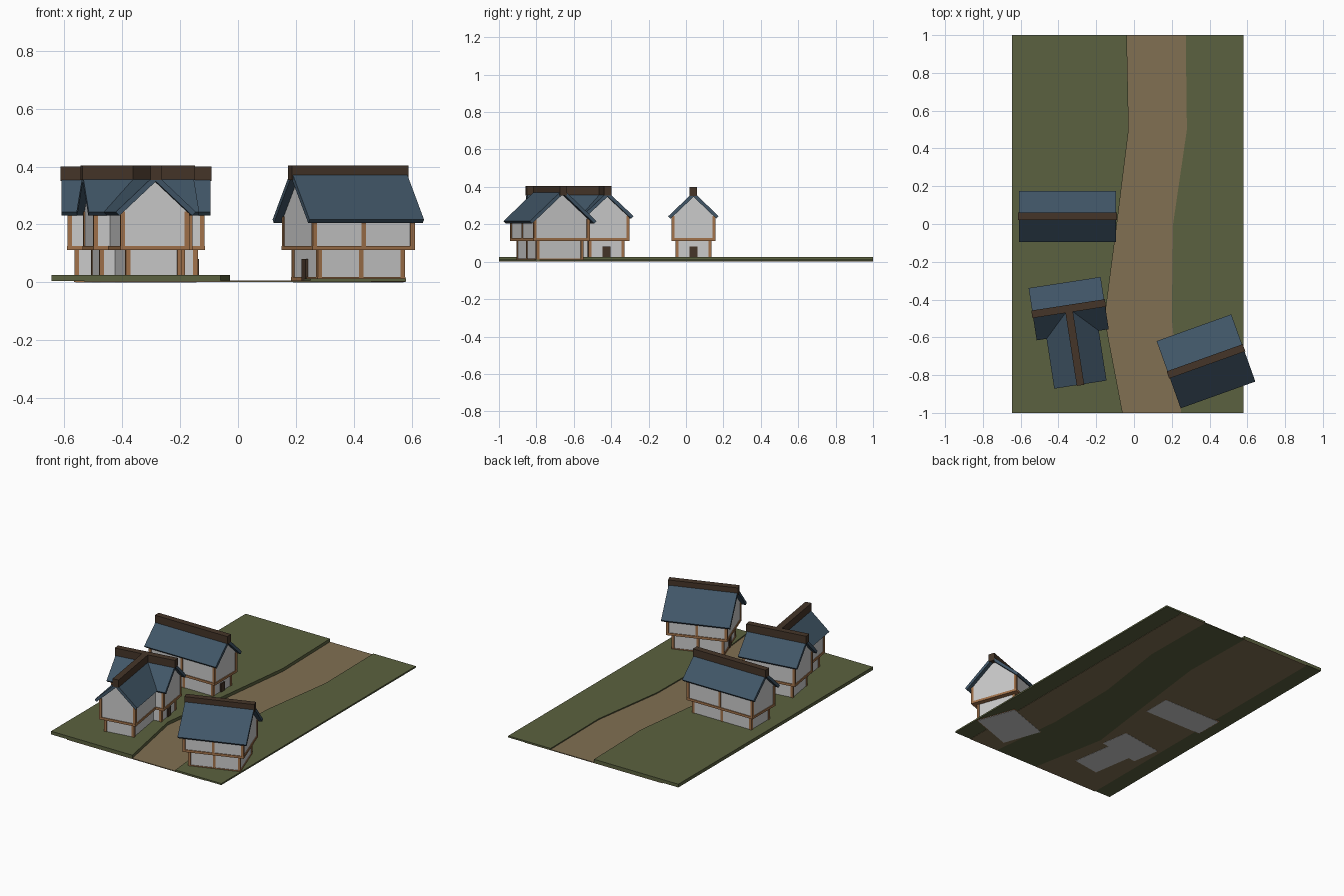
import bpy, bmesh
from math import radians
from mathutils import Matrix, Vector

if "Cube" in bpy.data.objects:
    bpy.data.objects.remove(bpy.data.objects["Cube"])


def material(name, rgb):
    m = bpy.data.materials.new(name)
    m.diffuse_color = (*rgb, 1)
    m.use_nodes = True
    m.node_tree.nodes["Principled BSDF"].inputs["Base Color"].default_value = m.diffuse_color
    return m


GRASS = material("grass", (0.105, 0.12, 0.05))
DIRT = material("dirt", (0.22, 0.16, 0.085))
SLATE = material("slate", (0.052, 0.092, 0.135))
TIMBER = material("timber", (0.36, 0.17, 0.07))
DARK = material("dark_wood", (0.06, 0.036, 0.022))


def finish(bm, name, mat):
    bmesh.ops.recalc_face_normals(bm, faces=bm.faces)
    me = bpy.data.meshes.new(name)
    bm.to_mesh(me)
    bm.free()
    ob = bpy.data.objects.new(name, me)
    bpy.context.collection.objects.link(ob)
    if mat:
        me.materials.append(mat)
    return ob


def prism(name, profile, a, b, M, mat=None):
    """Extrude a (y, z) profile along local x from a to b."""
    bm = bmesh.new()
    f = bm.faces.new([bm.verts.new((a, y, z)) for y, z in profile])
    ext = bmesh.ops.extrude_face_region(bm, geom=[f])
    new = [v for v in ext["geom"] if isinstance(v, bmesh.types.BMVert)]
    bmesh.ops.translate(bm, verts=new, vec=(b - a, 0, 0))
    bm.transform(M)
    return finish(bm, name, mat)


def boxes(name, spans, M, mat=None):
    """One object from boxes given as (x0, x1, y0, y1, z0, z1)."""
    bm = bmesh.new()
    for x0, x1, y0, y1, z0, z1 in spans:
        mid = Vector((x0 + x1, y0 + y1, z0 + z1)) / 2
        m = Matrix.Translation(mid) @ Matrix.Diagonal((x1 - x0, y1 - y0, z1 - z0, 1))
        bmesh.ops.create_cube(bm, size=1, matrix=m)
    bm.transform(M)
    return finish(bm, name, mat)


def storey_frame(x0, x1, w, z0, z1, middle):
    """Corner posts, optional middle posts, for half width w."""
    p, e = 0.008, 0.004
    xs = [x0 + p - e, x1 - p + e] + ([(x0 + x1) / 2] if middle else [])
    return [(x - p, x + p, s * (w - p + e) - p, s * (w - p + e) + p, z0, z1)
            for x in xs for s in (-1, 1)]


def body(name, M, r0, r1, half, apex, eave, up, low, inset, middle=False,
         door=0, joined=False, top=0.40):
    """Two storey jettied block; roof spans r0..r1 along local x."""
    floor, t = 0.115, 0.017
    slope = (apex - eave) / half
    u0, l0 = (r0, r0) if joined else (r0 + inset, r0 + 2 * inset)
    u1, l1 = r1 - inset, r1 - 2 * inset
    wall = apex - slope * up - 0.014
    # walls
    boxes(name + "_lower_walls", [(l0, l1, -low, low, 0, floor)], M)
    prism(name + "_upper_walls", [(-up, floor), (up, floor), (up, wall),
                                  (0, apex - 0.014), (-up, wall)], u0, u1, M)
    # timber frame
    b = 0.005
    frame = storey_frame(l0, l1, low, 0.001, floor, middle)
    frame += storey_frame(u0, u1, up, floor, wall - 0.006, middle)
    frame += [(l0 - b, l1 + b, -low - b, low + b, 0.002, 0.018),
              (u0 - b, u1 + b, -up - b, up + b, 0.111, 0.126)]
    boxes(name + "_timber_frame", frame, M, TIMBER)
    # roof
    prism(name + "_roof", [(0, apex), (half, eave), (half - t * 0.75, eave - t * 0.75),
                           (0, apex - t * 1.5), (t * 0.75 - half, eave - t * 0.75),
                           (-half, eave)], r0, r1, M, SLATE)
    rb = r1 + 0.004
    boxes(name + "_ridge_beam", [(0 if joined else r0 - 0.004, rb, -0.02, 0.02,
                                  top - 0.05, top)], M, DARK)
    # door on one gable end
    if door:
        x = l1 if door > 0 else l0
        boxes(name + "_door", [(x - 0.008, x + 0.008, -0.021, 0.021, 0.005, 0.08)], M, DARK)


def place(x, y, deg):
    return Matrix.Translation((x, y, 0)) @ Matrix.Rotation(radians(deg), 4, 'Z')


# houses
body("middle_house", place(-0.352, 0.04, 0), -0.257, 0.257, 0.135, 0.372, 0.243,
     0.113, 0.092, 0.024, middle=True, door=1)
corner = place(-0.346, -0.448, 8.8)
body("corner_house", corner, -0.193, 0.193, 0.14, 0.374, 0.243,
     0.116, 0.094, 0.024, door=1, top=0.404)
body("corner_house_wing", corner @ Matrix.Rotation(radians(-90), 4, 'Z'), 0, 0.407,
     0.14, 0.374, 0.243, 0.116, 0.094, 0.024, joined=True, top=0.404)
body("right_house", place(0.381, -0.727, 19.7), -0.21, 0.21, 0.189, 0.388, 0.217,
     0.155, 0.13, 0.027, middle=True, door=-1, top=0.404)

# ground: outlines in x, y extruded along z
UP = Matrix(((0, 1, 0, 0), (0, 0, 1, 0), (1, 0, 0, 0), (0, 0, 0, 1)))
left = [(-0.06, -1), (-0.155, -0.5), (-0.09, 0), (-0.028, 0.5), (-0.038, 1)]
right = [(0.25, -1), (0.2, -0.5), (0.207, 0), (0.28, 0.5), (0.274, 1)]


def bank(edge, x):
    return edge + [(x, 1), (x, -1)]


road = left + right[::-1]
prism("left_grass", bank(left, -0.645), 0.005, 0.026, UP, GRASS)
prism("right_grass", bank(right, 0.58), 0.003, 0.013, UP, GRASS)
prism("path", road, 0.003, 0.006, UP, DIRT)
prism("path_underside", road, 0.001, 0.003, UP, GRASS)
prism("left_subsoil", bank(left, -0.53), 0.001, 0.005, UP, DIRT)
prism("right_subsoil", bank(right, 0.46), 0.001, 0.003, UP, DIRT)
